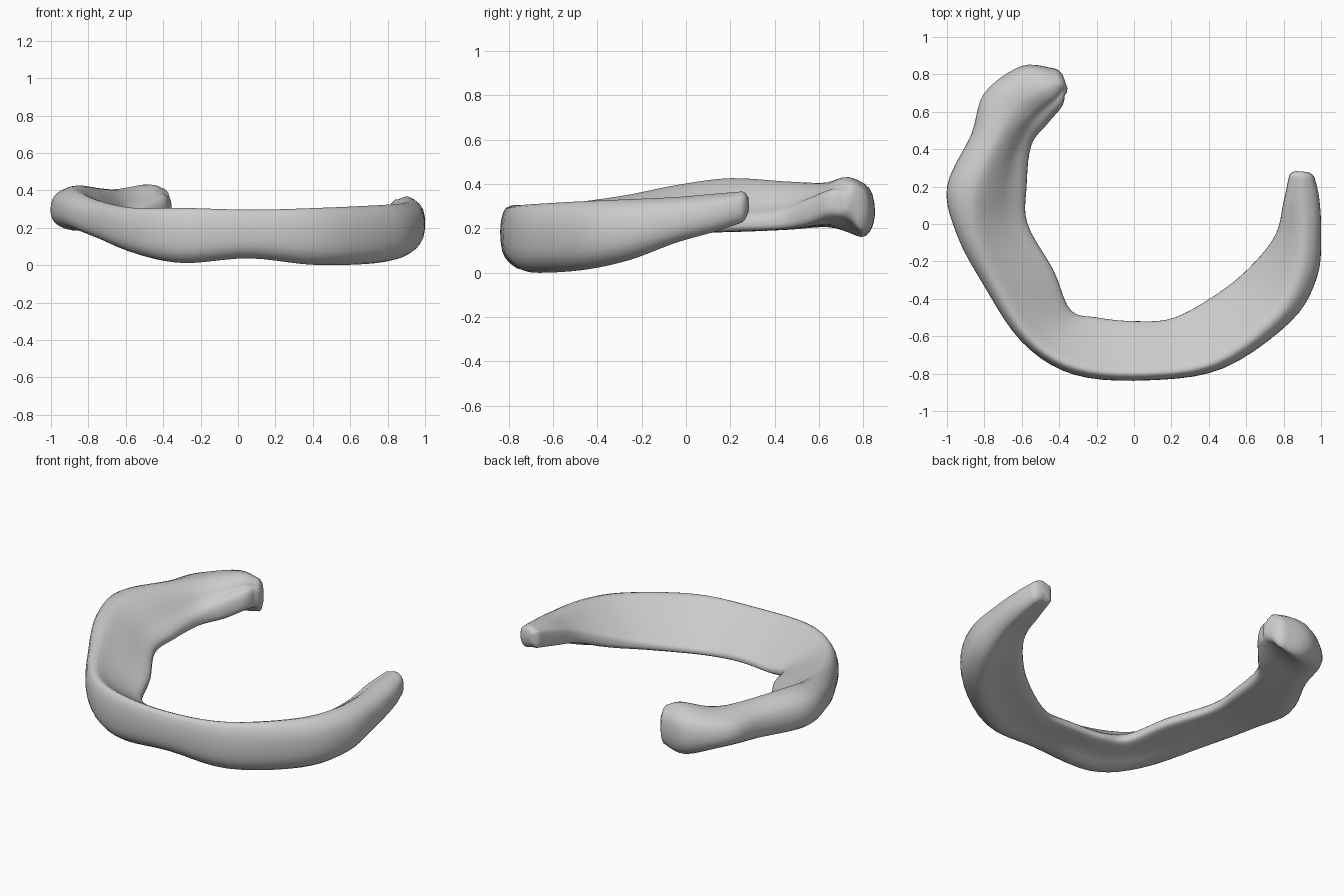
import bpy, bmesh
from mathutils import Vector

if "Cube" in bpy.data.objects:
    bpy.data.objects.remove(bpy.data.objects["Cube"])

# Stations along the crescent, right tip to left tip:
# inner x,y | outer x,y | outer bottom, outer top, inner bottom, inner top heights | rim setback
STATIONS = [
    (.83, .26, .965, .25, .23, .37, .25, .35, .42),
    (.80, .12, .99, .14, .19, .36, .22, .32, .42),
    (.76, -.05, 1.0, -.04, .14, .345, .18, .26, .36),
    (.65, -.20, .98, -.28, .06, .335, .12, .20, .28),
    (.48, -.35, .84, -.52, .015, .325, .09, .15, .2),
    (.22, -.50, .48, -.77, .005, .31, .07, .12, .14),
    (0, -.52, .08, -.835, .04, .30, .08, .13, .12),
    (-.20, -.50, -.32, -.805, .015, .31, .08, .13, .13),
    (-.34, -.46, -.60, -.63, .06, .31, .10, .16, .15),
    (-.43, -.25, -.82, -.30, .14, .35, .14, .20, .18),
    (-.57, 0, -.95, -.05, .19, .40, .18, .24, .25),
    (-.575, .20, -1.0, .20, .19, .43, .19, .26, .34),
    (-.55, .42, -.87, .48, .20, .415, .20, .28, .4),
    (-.46, .54, -.80, .70, .21, .41, .22, .33, .45),
    (-.385, .63, -.60, .845, .165, .435, .26, .37, .52),
    (-.37, .69, -.42, .83, .19, .41, .27, .365, .5),
]


def catmull(a, b, c, d, t):
    return 0.5 * (2 * b + (c - a) * t + (2 * a - 5 * b + 4 * c - d) * t * t
                  + (3 * b - a - 3 * c + d) * t ** 3)


def smooth(points, steps, closed):
    n, out = len(points), []
    pick = (lambda i: points[i % n]) if closed else (lambda i: points[max(0, min(n - 1, i))])
    for i in range(n if closed else n - 1):
        for k in range(steps):
            out.append(catmull(*(pick(i + j) for j in (-1, 0, 1, 2)), k / steps))
    return out if closed else out + [points[-1]]


def section(s):
    """Rounded wedge: tall outer wall, top sloping down to a thin inner edge."""
    ix, iy, ox, oy, zb, zt, ib, it, r = s
    h, d = zt - zb, it - zt
    wedge = [(0, zb + .47 * h), (.02 + (r - .12) * .25, zb + .82 * h), (r, zt),
             (r + .24, zt + d * .3), (.72 + r * .2, zt + d * .75), (.95, it),
             (1, (ib + it) / 2), (.95, ib), (.60, zb + (ib - zb) * .6),
             (.27, zb), (.06, zb + .16 * h)]
    pts = [Vector((ox + (ix - ox) * u, oy + (iy - oy) * u, z)) for u, z in wedge]
    return smooth(pts, 3, True)


def tip(ring, neighbour):
    """Shrunken rings that round off an end."""
    c = sum(ring, Vector()) / len(ring)
    c2 = sum(neighbour, Vector()) / len(ring)
    d = (c - c2).normalized()
    return [[c + (p - c) * f + d * o for p in ring] for f, o in ((.85, .014), (.5, .026))]


# Sweep the wedge through the stations
path = smooth([Vector(s) for s in STATIONS], 5, False)
rings = [section(s) for s in path]
rings = tip(rings[0], rings[1])[::-1] + rings + tip(rings[-1], rings[-2])

bm = bmesh.new()
loops = [[bm.verts.new(p) for p in r] for r in rings]
for a, b in zip(loops, loops[1:]):
    for i in range(len(a)):
        j = (i + 1) % len(a)
        bm.faces.new((a[i], a[j], b[j], b[i]))
bm.faces.new(loops[0])
bm.faces.new(loops[-1])
bmesh.ops.recalc_face_normals(bm, faces=bm.faces)

# Rest the lowest point on the ground
low = min(v.co.z for v in bm.verts)
bmesh.ops.translate(bm, verts=bm.verts, vec=(0, 0, -low))

mesh = bpy.data.meshes.new("crescent_pad")
bm.to_mesh(mesh)
bm.free()
pad = bpy.data.objects.new("crescent_pad", mesh)
bpy.context.collection.objects.link(pad)
for p in mesh.polygons:
    p.use_smooth = True
